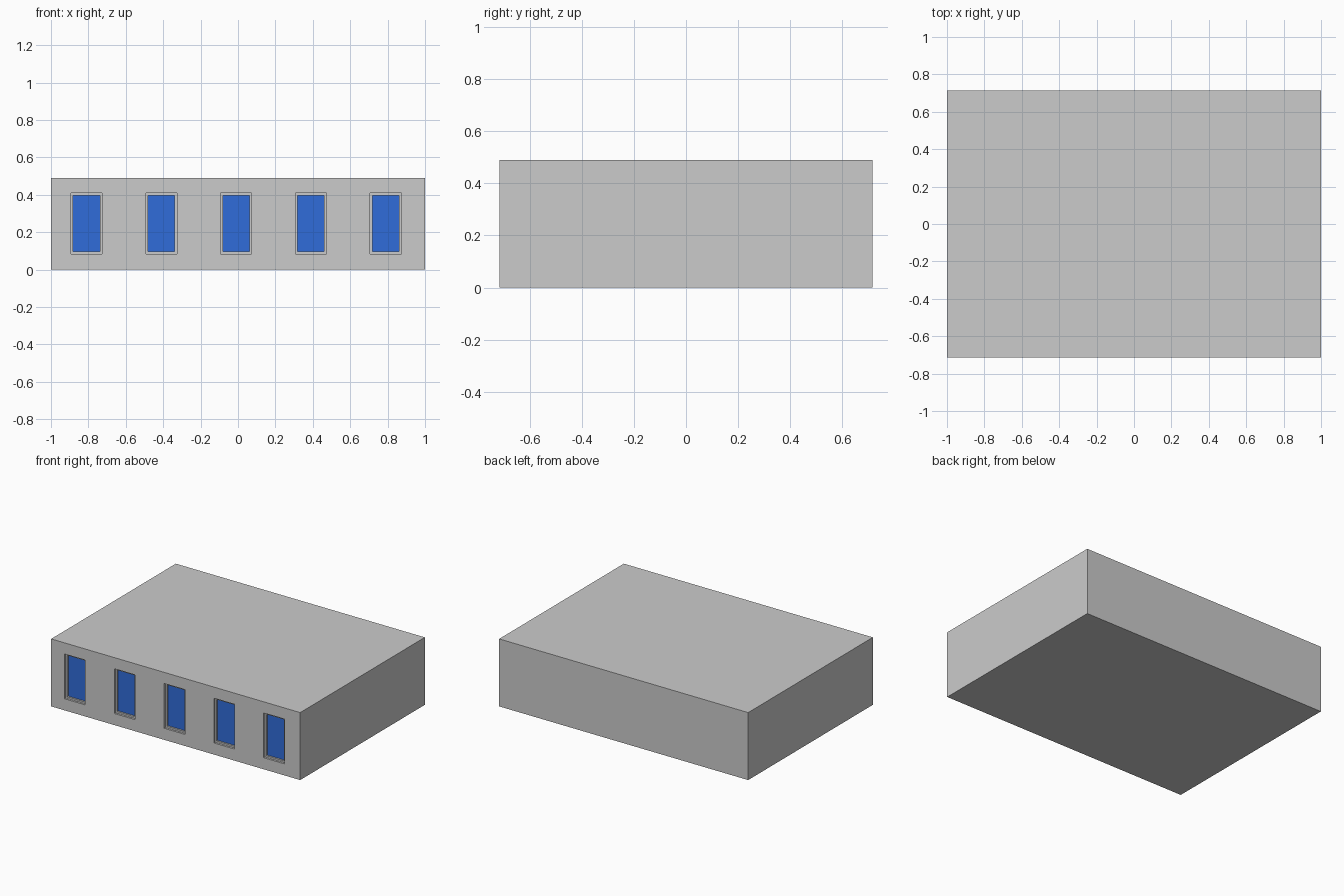
import bpy, bmesh
from mathutils import Matrix, Vector

if "Cube" in bpy.data.objects:
    bpy.data.objects.remove(bpy.data.objects["Cube"])

W, D, H = 2.0, 1.43, 0.49
FRONT = -D / 2
CENTRES = [-0.81 + 0.4 * i for i in range(5)]
HALF, Z0, Z1 = 0.083, 0.084, 0.409      # window opening
RIM, DEPTH, STEP = 0.012, 0.030, 0.014  # frame width, recess depth, frame setback


def boxes(name, spans):
    """One object made of boxes given as (low corner, high corner)."""
    bm = bmesh.new()
    for lo, hi in spans:
        lo, hi = Vector(lo), Vector(hi)
        bmesh.ops.create_cube(bm, size=1, matrix=Matrix.Translation((lo + hi) / 2)
                              @ Matrix.Diagonal((*(hi - lo), 1)))
    mesh = bpy.data.meshes.new(name)
    bm.to_mesh(mesh)
    bm.free()
    ob = bpy.data.objects.new(name, mesh)
    bpy.context.collection.objects.link(ob)
    return ob


# Building block with window recesses cut into the front wall
body = boxes("building_body", [((-W / 2, FRONT, 0), (W / 2, -FRONT, H))])
cutter = boxes("window_cutter", [((x - HALF, FRONT - 0.1, Z0), (x + HALF, FRONT + DEPTH, Z1))
                                 for x in CENTRES])
cutter.hide_render = True
cutter.hide_set(True)
cut = body.modifiers.new("window_recesses", 'BOOLEAN')
cut.operation = 'DIFFERENCE'
cut.solver = 'EXACT'
cut.object = cutter

blue = bpy.data.materials.new("blue_glass")
blue.diffuse_color = (0.03, 0.15, 0.7, 1)
blue.use_nodes = True
blue.node_tree.nodes["Principled BSDF"].inputs["Base Color"].default_value = blue.diffuse_color

for i, x in enumerate(CENTRES, 1):
    # Stepped frame inside the recess
    a, b = FRONT + STEP, FRONT + DEPTH
    boxes(f"window_frame_{i}", [
        ((x - HALF, a, Z0), (x - HALF + RIM, b, Z1)),
        ((x + HALF - RIM, a, Z0), (x + HALF, b, Z1)),
        ((x - HALF + RIM, a, Z0), (x + HALF - RIM, b, Z0 + RIM)),
        ((x - HALF + RIM, a, Z1 - RIM), (x + HALF - RIM, b, Z1)),
    ])
    # Glass pane at the back of the recess
    pane = boxes(f"window_pane_{i}", [((x - HALF + RIM, b - 0.003, Z0 + RIM),
                                       (x + HALF - RIM, b, Z1 - RIM))])
    pane.data.materials.append(blue)
